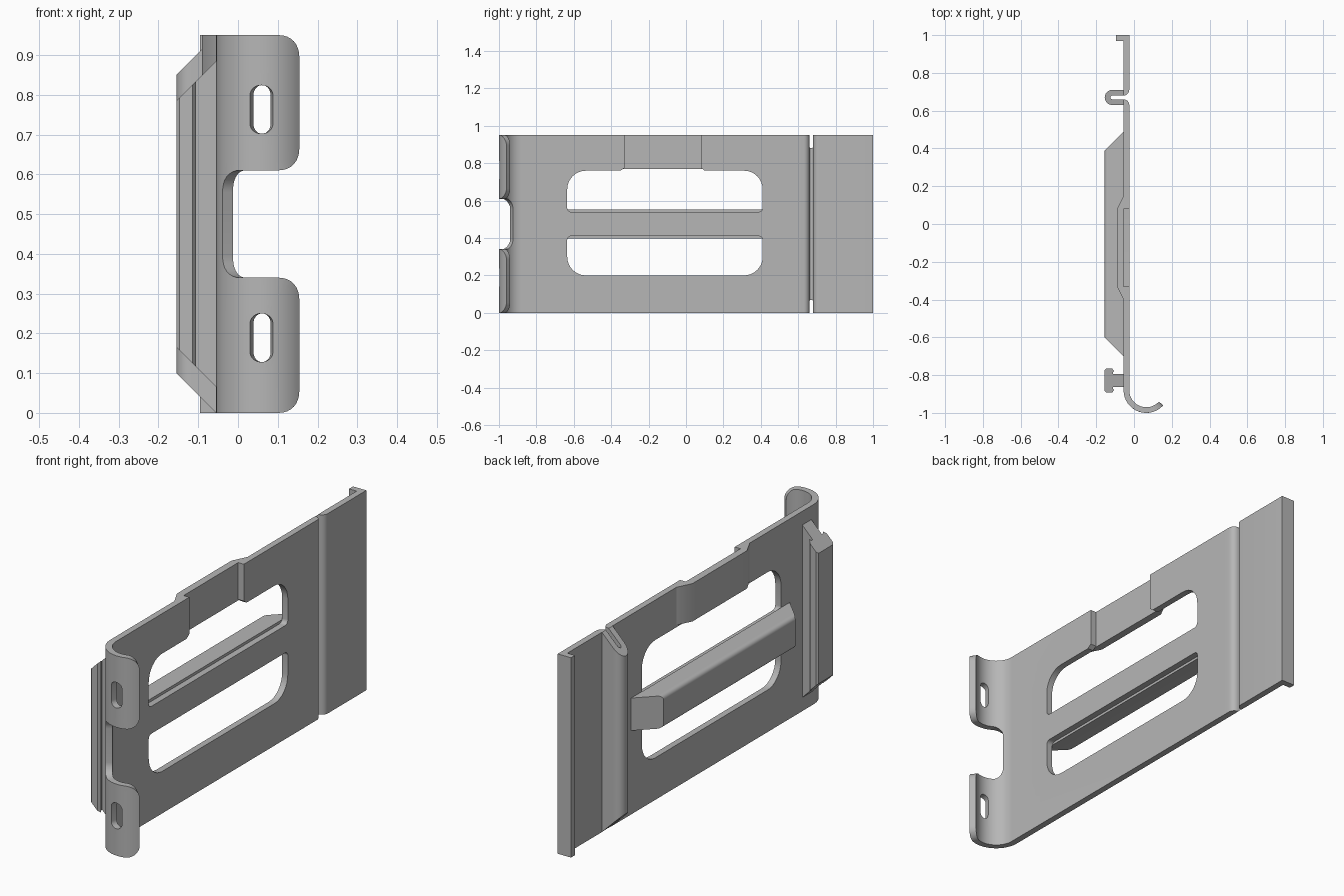
import bpy
import bmesh
import math
from mathutils import Vector

old = bpy.data.objects.get("Cube")
if old:
    bpy.data.objects.remove(old, do_unlink=True)

HEIGHT = 0.95
BACK = -0.055      # rear face of the sheet
HALF = 0.015       # half of the sheet thickness
MID = -0.04        # middle of the sheet
BEND_Y, BEND_R = -0.88, 0.105

steel = bpy.data.materials.new("plain_grey_steel")
steel.use_nodes = True
steel.diffuse_color = (0.47, 0.47, 0.47, 1)
steel.node_tree.nodes["Principled BSDF"].inputs["Base Color"].default_value = (0.47, 0.47, 0.47, 1)


def finish(name, bm):
    bmesh.ops.recalc_face_normals(bm, faces=bm.faces)
    mesh = bpy.data.meshes.new(name)
    bm.to_mesh(mesh)
    bm.free()
    mesh.materials.append(steel)
    obj = bpy.data.objects.new(name, mesh)
    bpy.context.collection.objects.link(obj)
    bpy.ops.object.select_all(action='DESELECT')
    obj.select_set(True)
    bpy.context.view_layer.objects.active = obj
    bpy.ops.object.shade_smooth_by_angle(angle=math.radians(30))
    return obj


def rounded(corners, steps=8):
    """Outline from (a, b, radius) corners; rounded corners are square ones."""
    pts = []
    for i, (a, b, r) in enumerate(corners):
        p = Vector((a, b))
        if r == 0:
            pts.append(p)
            continue
        u = (Vector(corners[i - 1][:2]) - p).normalized() * r
        v = (Vector(corners[(i + 1) % len(corners)][:2]) - p).normalized() * r
        for k in range(steps + 1):
            f = math.pi / 2 * k / steps
            pts.append(p + u * (1 - math.sin(f)) + v * (1 - math.cos(f)))
    return pts


def box_corners(a0, a1, b0, b1, r_low, r_high):
    return [(a0, b0, r_low), (a1, b0, r_low), (a1, b1, r_high), (a0, b1, r_high)]


def prism(name, profile, lo, hi, taper=0, along_y=False):
    """Extrude (x, other) points from lo to hi; ends may slope 45 degrees."""
    bm = bmesh.new()
    rings = []
    for end, sign in ((lo, 1), (hi, -1)):
        ring = []
        for x, w in profile:
            e = end + sign * taper * (BACK - x)
            ring.append(bm.verts.new((x, e, w) if along_y else (x, w, e)))
        bm.faces.new(ring)
        rings.append(ring)
    n = len(profile)
    for i in range(n):
        j = (i + 1) % n
        bm.faces.new((rings[0][i], rings[0][j], rings[1][j], rings[1][i]))
    return finish(name, bm)


# Main sheet: flat outline with windows and slots, then rolled into the hook
TIP, NOTCH, R = -1.133, -0.935, 0.055
outline = [
    (TIP, 0, R), (0.6, 0, 0), (0.6, HEIGHT, 0), (0.08, HEIGHT, 0),
    (0.08, 0.775, 0), (0.1, 0.76, 0), (0.41, 0.76, 0.1), (0.41, 0.54, 0.02),
    (-0.635, 0.54, 0.02), (-0.635, 0.76, 0.1), (-0.35, 0.76, 0), (-0.33, 0.775, 0),
    (-0.33, HEIGHT, 0), (TIP, HEIGHT, R), (TIP, 0.61, R), (NOTCH, 0.61, R),
    (NOTCH, 0.34, R), (TIP, 0.34, R)]
loops = [outline, box_corners(-0.635, 0.41, 0.2, 0.41, 0.1, 0.02)]
for z in (0.128, 0.702):
    loops.append(box_corners(-1.065, -1.014, z, z + 0.122, 0.025, 0.025))

bm = bmesh.new()
for loop in loops:
    vs = [bm.verts.new((0, p.x, p.y)) for p in rounded(loop)]
    for i, v in enumerate(vs):
        bm.edges.new((vs[i - 1], v))
bmesh.ops.triangle_fill(bm, use_beauty=True, edges=bm.edges[:], normal=(1, 0, 0))
BEND_STEPS = 24
for k in range(BEND_STEPS):
    y = BEND_Y + (TIP - BEND_Y) * k / BEND_STEPS
    bmesh.ops.bisect_plane(bm, geom=bm.verts[:] + bm.edges[:] + bm.faces[:], dist=1e-5,
                           plane_co=(0, y, 0), plane_no=(0, 1, 0))
for v in bm.verts:
    v.co.x = -HALF
ext = bmesh.ops.extrude_face_region(bm, geom=bm.faces[:])
for g in ext["geom"]:
    if isinstance(g, bmesh.types.BMVert):
        g.co.x = HALF
for v in bm.verts:
    t, s, z = v.co
    angle = max(0, BEND_Y - s) / BEND_R
    r = BEND_R - t
    y = max(s, BEND_Y) - r * math.sin(angle)
    v.co = (MID + BEND_R - r * math.cos(angle), y, z)
finish("hooked_plate", bm)


# Folded bead and end panel: a thick ribbon following a centre line
def arc(cx, cy, r, start, stop, steps):
    out = []
    for k in range(steps + 1):
        f = math.radians(start + (stop - start) * k / steps)
        out.append(Vector((cx + r * math.cos(f), cy + r * math.sin(f))))
    return out


path = [Vector((MID, 0.6))]
path += arc(BACK, 0.63, HALF, 0, 90, 6)
path += arc(-0.115, 0.67, 0.025, 270, 90, 14)
path += arc(BACK, 0.71, HALF, -90, 0, 6)
path.append(Vector((MID, 1.0)))

bm = bmesh.new()
rows = []
for i, p in enumerate(path):
    before = (p - path[max(i - 1, 0)]).normalized()
    after = (path[min(i + 1, len(path) - 1)] - p).normalized()
    d = (before + after).normalized()
    row = []
    for side in (-HALF, HALF):
        x, y = p.x + d.y * side, p.y - d.x * side
        cut = max(0, BACK - x)
        row += [bm.verts.new((x, y, cut)), bm.verts.new((x, y, HEIGHT - cut))]
    rows.append((row[0], row[1], row[3], row[2]))
for a, b in zip(rows, rows[1:]):
    for i in range(4):
        j = (i + 1) % 4
        bm.faces.new((a[i], a[j], b[j], b[i]))
bm.faces.new(rows[0])
bm.faces.new(rows[-1])
finish("folded_bead_and_end_panel", bm)

# Lip on the rear end
prism("end_lip", [(-0.095, 0.97), (BACK, 0.97), (BACK, 1), (-0.095, 1)], 0, HEIGHT)

# Stepped-back panel closing the top of the upper window
prism("offset_top_panel",
      [(BACK, 0.15), (-0.09, 0.08), (-0.09, -0.33), (BACK, -0.4)], 0.77, HEIGHT)

# T-shaped rail with sloping ends
half_rail = [(BACK, 0.034), (-0.11, 0.034), (-0.11, 0.045), (-0.105, 0.05),
             (-0.115, 0.063), (-0.147, 0.063), (-0.155, 0.055)]
rail = [(x, -0.829 + w) for x, w in half_rail]
rail += [(x, -0.829 - w) for x, w in reversed(half_rail)]
prism("t_rail", rail, 0.065, 0.885, taper=1)

# Long bar between the windows, sloping ends and softened outer edges
bar = [(-0.155, 0.398, 0.02), (BACK, 0.398, 0), (BACK, 0.553, 0), (-0.155, 0.553, 0.02)]
prism("centre_bar", rounded(bar, 5), -0.7, 0.49, taper=1, along_y=True)
